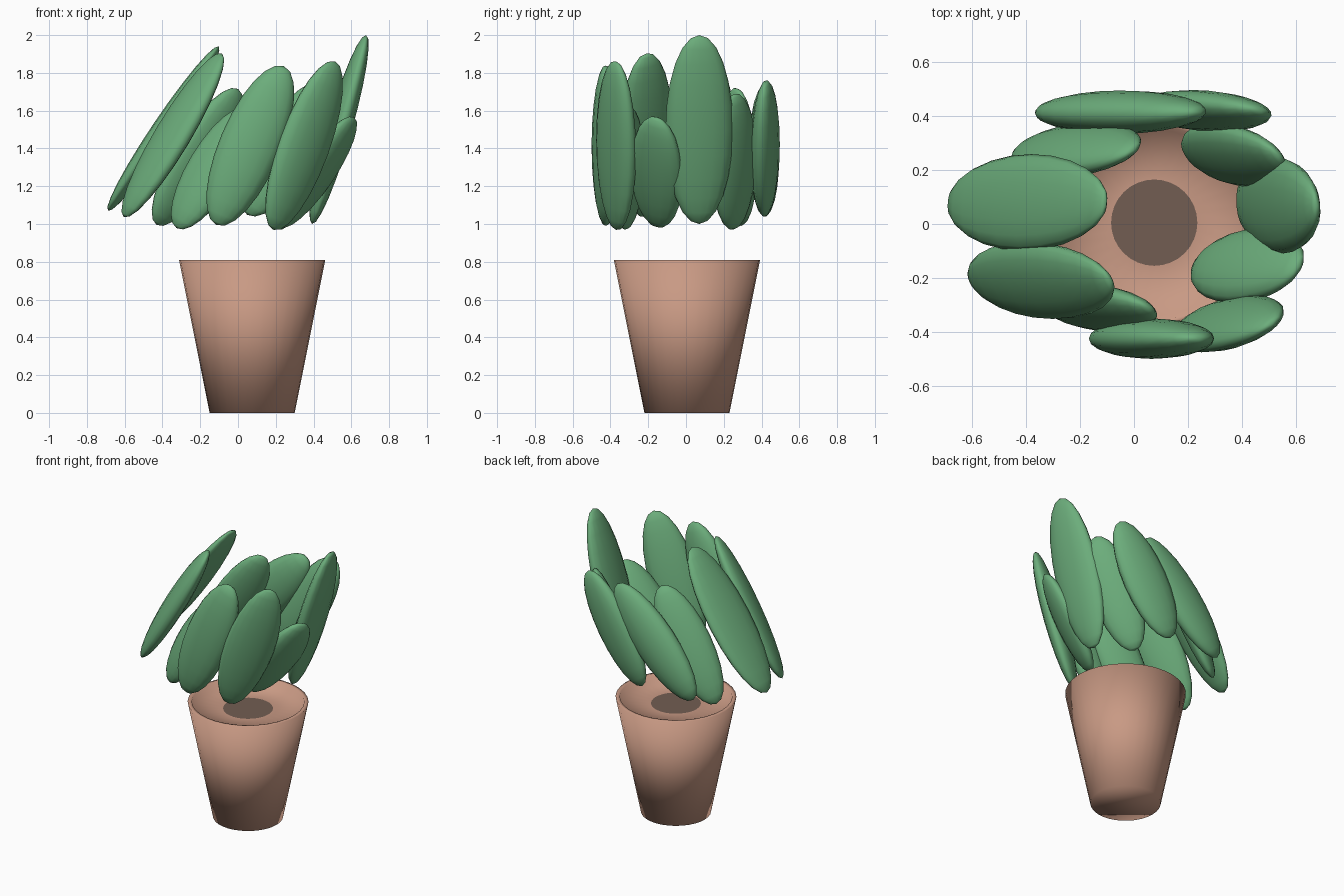
import bpy, bmesh
from math import cos, sin, pi, radians
from mathutils import Vector, Matrix

cube = bpy.data.objects.get("Cube")
if cube:
    bpy.data.objects.remove(cube, do_unlink=True)


def make_material(name, rgb):
    mat = bpy.data.materials.new(name)
    mat.use_nodes = True
    mat.diffuse_color = (*rgb, 1)
    mat.node_tree.nodes["Principled BSDF"].inputs["Base Color"].default_value = (*rgb, 1)
    return mat


green = make_material("leaf green", (0.15, 0.42, 0.2))
clay = make_material("clay", (0.58, 0.32, 0.23))
earth = make_material("dark earth", (0.17, 0.11, 0.085))


def finish(bm, name, *materials):
    bmesh.ops.recalc_face_normals(bm, faces=bm.faces[:])
    for face in bm.faces:
        face.smooth = True
    mesh = bpy.data.meshes.new(name)
    bm.to_mesh(mesh)
    bm.free()
    for mat in materials:
        mesh.materials.append(mat)
    obj = bpy.data.objects.new(name, mesh)
    bpy.context.collection.objects.link(obj)
    return obj


# Pot: one lathed profile from the base, over the rim, to the recessed earth
SIDES = 32
profile = [(0.225, 0), (0.387, 0.81), (0.36, 0.81), (0.345, 0.762), (0.16, 0.762)]
bm = bmesh.new()
rings = [[bm.verts.new((r * cos(2 * pi * i / SIDES), r * sin(2 * pi * i / SIDES), z))
          for i in range(SIDES)] for r, z in profile]
for low, high in zip(rings, rings[1:]):
    for i in range(SIDES):
        j = (i + 1) % SIDES
        bm.faces.new((low[i], low[j], high[j], high[i]))
bm.faces.new(rings[0])
bm.faces.new(rings[-1]).material_index = 1
pot = finish(bm, "pot", clay, earth)
pot.location = (0.075, 0.005, 0)


def leaf(name, centre, lean, facing, length, width, thick=0.065):
    """Flattened ellipsoid leaning towards +x, its flat side facing an azimuth."""
    axis = Vector((sin(radians(lean)), 0, cos(radians(lean))))
    out = Vector((cos(radians(facing)), sin(radians(facing)), 0))
    out = (out - axis * out.dot(axis)).normalized()
    side = axis.cross(out)
    bm = bmesh.new()
    bmesh.ops.create_uvsphere(bm, u_segments=16, v_segments=12, radius=1)
    turn = Matrix((out, side, axis)).transposed()
    shape = turn @ Matrix.Diagonal((thick, width, length))
    bmesh.ops.transform(bm, matrix=shape.to_4x4(), verts=bm.verts[:])
    finish(bm, name, green).location = centre


# Ring of leaves: centre, lean, facing, half length, half width
leaf("leaf_right_large", (-0.395, 0.08, 1.505), 34, 175, 0.525, 0.18, 0.055)
leaf("leaf_right_front", (-0.345, -0.21, 1.47), 31, 205, 0.505, 0.16)
leaf("leaf_front_right", (-0.135, -0.31, 1.295), 31, 237, 0.37, 0.145)
leaf("leaf_front", (0.065, -0.425, 1.415), 23, 270, 0.457, 0.163, 0.075)
leaf("leaf_front_left", (0.35, -0.37, 1.415), 20, 307, 0.475, 0.16)
leaf("leaf_left_short", (0.42, -0.155, 1.275), 34, 335, 0.35, 0.155)
leaf("leaf_left_tall", (0.535, 0.07, 1.5), 16, 5, 0.52, 0.18)
leaf("leaf_back_left_inner", (0.37, 0.255, 1.33), 25, 40, 0.395, 0.15)
leaf("leaf_back_left", (0.26, 0.42, 1.4), 31, 75, 0.41, 0.16, 0.07)
leaf("leaf_back", (-0.05, 0.415, 1.385), 42, 95, 0.445, 0.155, 0.08)
leaf("leaf_back_right", (-0.215, 0.275, 1.355), 31, 130, 0.42, 0.15)
